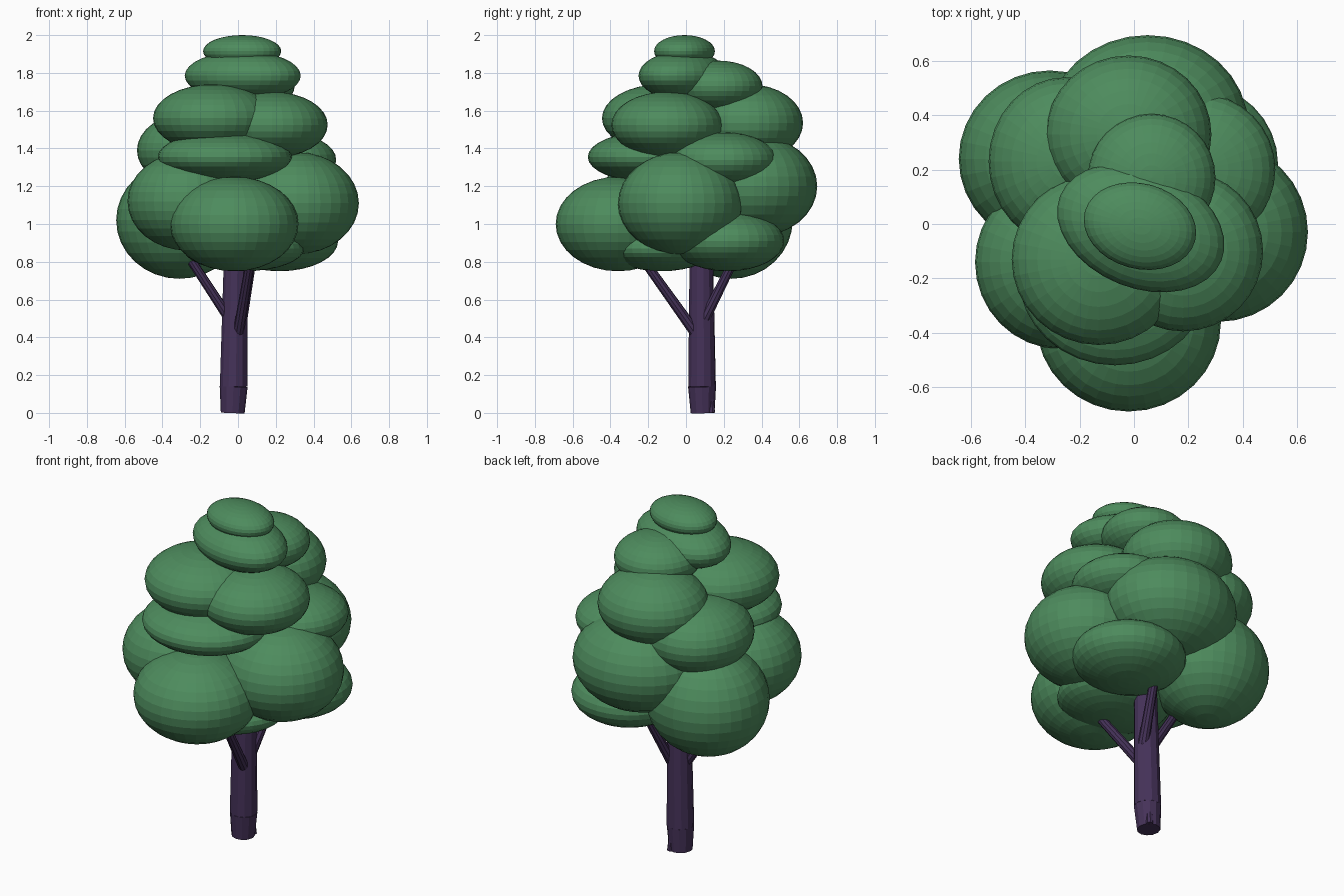
import bpy, math
from mathutils import Vector

if "Cube" in bpy.data.objects:
    bpy.data.objects.remove(bpy.data.objects["Cube"])


def material(name, color):
    m = bpy.data.materials.new(name)
    m.diffuse_color = color
    m.use_nodes = True
    m.node_tree.nodes["Principled BSDF"].inputs["Base Color"].default_value = m.diffuse_color
    return m


leaf = material("leaf_green", (0.075, 0.26, 0.11, 1))
bark = material("bark_purple", (0.06, 0.032, 0.10, 1))


def puff(name, center, radii, turn=0):
    """Flattened faceted sphere of foliage."""
    bpy.ops.mesh.primitive_uv_sphere_add(segments=32, ring_count=16, radius=1, location=center,
                                         rotation=(0, 0, math.radians(turn)))
    ob = bpy.context.object
    ob.name = name
    ob.scale = radii
    ob.data.materials.append(leaf)


def limb(name, a, b, r1, r2, sides=12):
    """Tapered cylinder between two points."""
    a, b = Vector(a), Vector(b)
    d = b - a
    bpy.ops.mesh.primitive_cone_add(vertices=sides, radius1=r1, radius2=r2, depth=d.length,
                                    location=(a + b) / 2)
    ob = bpy.context.object
    ob.name = name
    ob.rotation_euler = d.to_track_quat('Z', 'Y').to_euler()
    ob.data.materials.append(bark)


# Foliage: lower ring
puff("foliage_low_front", (-0.02, -0.36, 1.0), (0.34, 0.33, 0.25))
puff("foliage_low_right", (0.31, -0.03, 1.11), (0.33, 0.33, 0.27))
puff("foliage_low_back_left", (-0.31, 0.24, 1.02), (0.335, 0.325, 0.31))
puff("foliage_low_left", (-0.27, -0.14, 1.12), (0.315, 0.32, 0.26))
puff("foliage_low_back", (0.05, 0.36, 1.2), (0.37, 0.335, 0.27))
puff("foliage_under_back_right", (0.22, 0.22, 0.91), (0.31, 0.30, 0.16))
puff("foliage_under_center", (0.03, -0.13, 0.87), (0.32, 0.28, 0.12))

# Foliage: middle ring
puff("foliage_mid_front", (-0.07, -0.19, 1.355), (0.355, 0.33, 0.135))
puff("foliage_mid_back_right", (0.24, 0.20, 1.34), (0.28, 0.28, 0.145))
puff("foliage_mid_back_left", (-0.25, 0.23, 1.39), (0.285, 0.31, 0.2))

# Foliage: upper ring
puff("foliage_high_left", (-0.13, -0.13, 1.56), (0.32, 0.315, 0.18))
puff("foliage_high_right", (0.18, -0.10, 1.525), (0.295, 0.295, 0.175))
puff("foliage_high_back", (-0.02, 0.33, 1.535), (0.305, 0.29, 0.205))

# Foliage: crown
puff("foliage_crown_back", (0.065, 0.17, 1.73), (0.235, 0.235, 0.135))
puff("foliage_crown", (0.025, -0.015, 1.785), (0.32, 0.22, 0.13), -22)
puff("foliage_top", (0.022, -0.008, 1.915), (0.21, 0.157, 0.085), -15)

# Trunk with narrowed foot
limb("trunk_foot", (-0.028, 0.088, 0), (-0.023, 0.085, 0.14), 0.063, 0.074)
limb("trunk", (-0.023, 0.085, 0.14), (-0.01, 0.08, 1.0), 0.074, 0.06)
limb("root", (0.005, 0.135, 0), (0.0, 0.125, 0.13), 0.02, 0.016, 8)

# Branches
limb("branch_front", (0.0, 0.06, 0.41), (0.07, -0.24, 0.83), 0.03, 0.024, 10)
limb("branch_left", (-0.04, 0.08, 0.49), (-0.25, 0.04, 0.81), 0.028, 0.024, 10)
limb("branch_back", (0.02, 0.10, 0.5), (0.075, 0.26, 0.82), 0.03, 0.024, 10)
